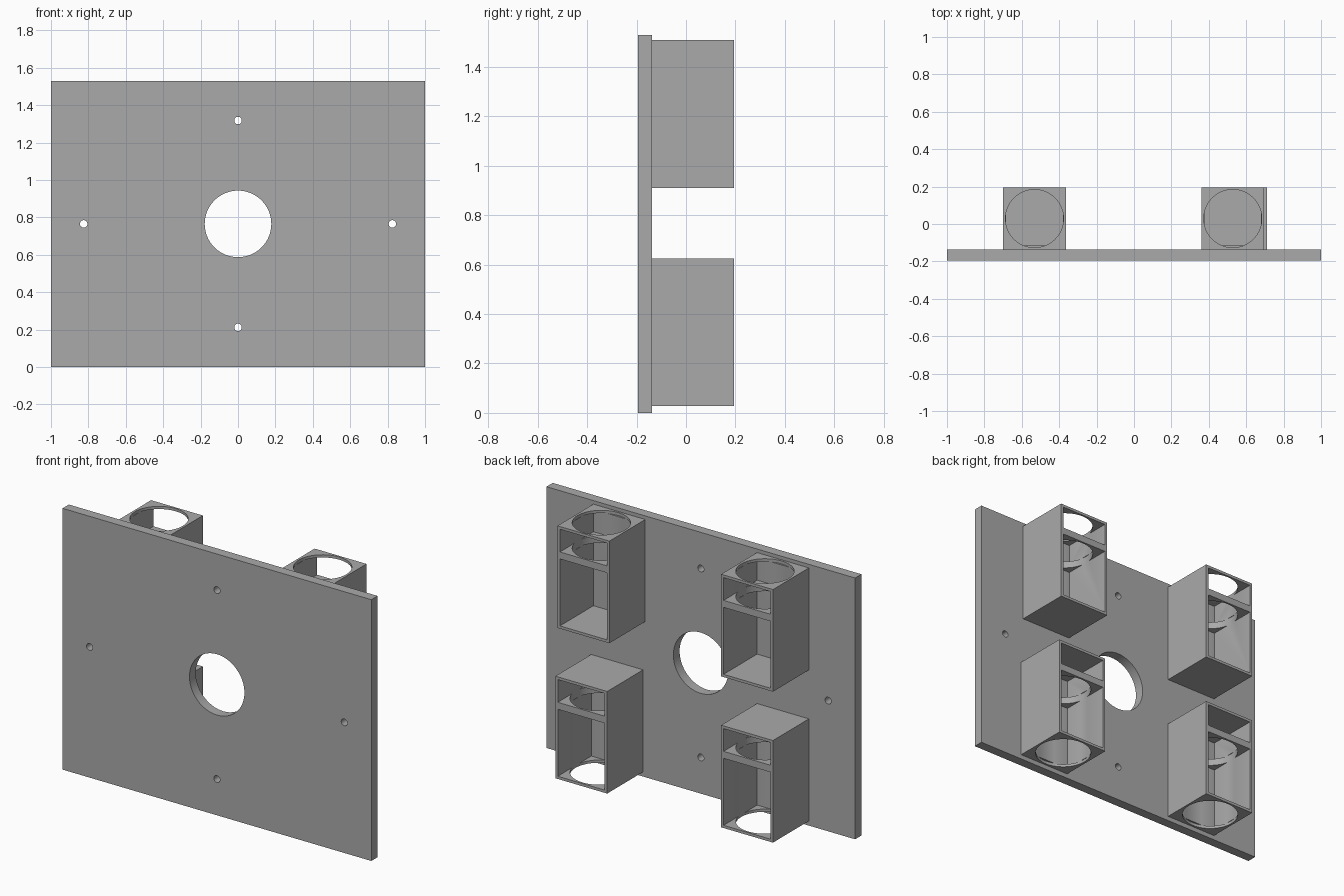
import bpy
import math

if "Cube" in bpy.data.objects:
    bpy.data.objects.remove(bpy.data.objects["Cube"], do_unlink=True)

grey = bpy.data.materials.new("plain grey")
grey.use_nodes = True
colour = (0.4, 0.4, 0.4, 1)
grey.diffuse_color = colour
grey.node_tree.nodes["Principled BSDF"].inputs["Base Color"].default_value = colour


def block(name, x, y, z):
    """Box from three (low, high) ranges."""
    bpy.ops.mesh.primitive_cube_add(size=1, location=[sum(r) / 2 for r in (x, y, z)])
    ob = bpy.context.object
    ob.name = name
    ob.scale = [r[1] - r[0] for r in (x, y, z)]
    bpy.ops.object.transform_apply(location=False, rotation=False, scale=True)
    ob.data.materials.append(grey)
    return ob


def rod(centre, radius, depth, sides=64, along_y=False):
    bpy.ops.mesh.primitive_cylinder_add(
        vertices=sides, radius=radius, depth=depth, location=centre,
        rotation=(math.pi / 2 if along_y else 0, 0, 0))
    ob = bpy.context.object
    ob.name = "hole_cutter"
    ob.data.materials.append(grey)
    return ob


def cut(ob, cutters):
    """Subtract every cutter, bake the result and drop the cutters."""
    for c in cutters:
        c.hide_render = True
        mod = ob.modifiers.new("cut", "BOOLEAN")
        mod.operation = "DIFFERENCE"
        mod.solver = "EXACT"
        mod.object = c
    bpy.context.view_layer.update()
    graph = bpy.context.evaluated_depsgraph_get()
    mesh = bpy.data.meshes.new_from_object(ob.evaluated_get(graph))
    ob.modifiers.clear()
    ob.data = mesh
    for c in cutters:
        bpy.data.objects.remove(c, do_unlink=True)
    bpy.ops.object.select_all(action="DESELECT")
    ob.select_set(True)
    bpy.context.view_layer.objects.active = ob
    bpy.ops.object.shade_smooth_by_angle(angle=math.radians(30))


FRONT, FACE, BACK = -0.195, -0.137, 0.195
HEIGHT = 1.53
MID = HEIGHT / 2

# Mounting plate with a large centre hole and four screw holes
plate = block("mounting_plate", (-1, 1), (FRONT, FACE), (0, HEIGHT))
holes = [rod((0, FRONT, MID), 0.178, 0.4, along_y=True)]
for x, z in ((0.825, 0), (-0.825, 0), (0, 0.553), (0, -0.553)):
    holes.append(rod((x, FRONT, MID + z), 0.02, 0.4, 24, True))
cut(plate, holes)

# Open-backed holders
HALF, WALL, TALL = 0.168, 0.016, 0.598
SHELF_LOW, SHELF_HIGH = 0.408, 0.449


def holder(name, x, base, hole_in_top):
    top = base + TALL
    shelf = (base + SHELF_LOW, base + SHELF_HIGH)
    ob = block(name, (x - HALF, x + HALF), (FACE, BACK), (base, top))
    inner = (x - HALF + WALL, x + HALF - WALL)
    depth = (-0.115, BACK + 0.1)
    # Lower bay and upper bay, leaving the shelf between them
    cutters = [block("bay_cutter", inner, depth, (base + WALL, shelf[0])),
               block("bay_cutter", inner, depth, (shelf[1], top - WALL))]
    # Round openings in the shelf and in one end
    end = top if hole_in_top else base
    y = (FACE + BACK) / 2
    cutters.append(rod((x, y, sum(shelf) / 2), 0.155, shelf[1] - shelf[0] + 0.003))
    cutters.append(rod((x, y, end), 0.155, 2 * WALL + 0.003))
    cut(ob, cutters)


holder("upper_left_holder", 0.528, 0.911, True)
holder("upper_right_holder", -0.532, 0.911, True)
holder("lower_left_holder", 0.542, 0.027, False)
holder("lower_right_holder", -0.532, 0.027, False)
